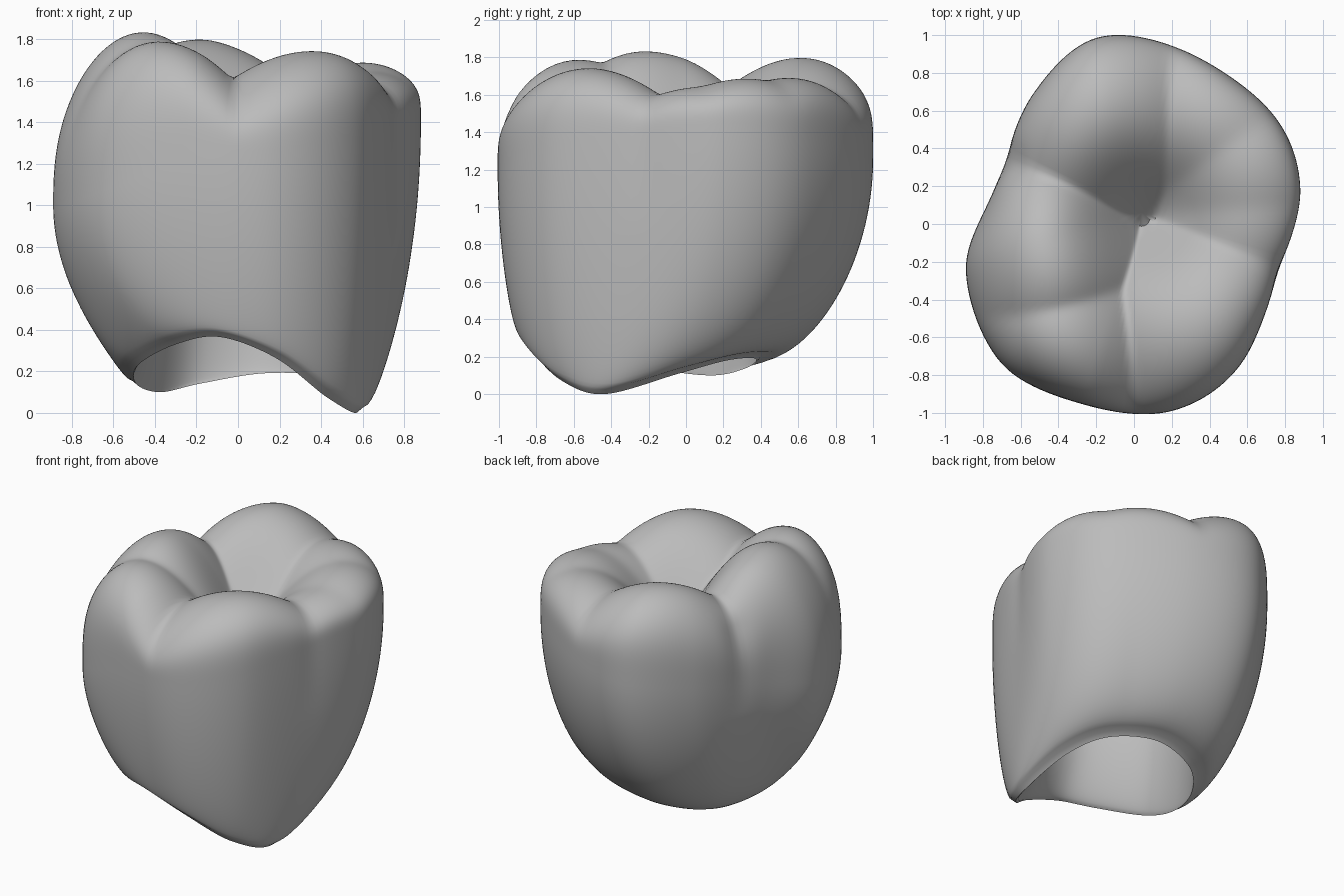
import bpy, bmesh, math
from mathutils import Vector

cube = bpy.data.objects.get("Cube")
if cube:
    bpy.data.objects.remove(cube, do_unlink=True)

SEGMENTS = 144
WALL_RINGS = 28
TOP_RINGS = 64
CENTRE = Vector((0.04, 0.06, 0))
MARGIN_CENTRE = Vector((0.0, -0.25, 0))
CAVITY_CENTRE = Vector((0.02, -0.1, 0))

# Paired guide points: open lower margin, then widest contour of the crown
GUIDES = [
    ((0.6, -0.44, 0.0), (0.77, -0.25, 1.35)),
    ((0.57, -0.03, 0.11), (0.88, 0.2, 1.4)),
    ((0.42, 0.24, 0.18), (0.72, 0.6, 1.35)),
    ((0.12, 0.4, 0.19), (0.26, 0.92, 1.3)),
    ((-0.2, 0.35, 0.14), (-0.2, 0.985, 1.25)),
    ((-0.4, 0.15, 0.1), (-0.54, 0.68, 1.2)),
    ((-0.52, -0.17, 0.14), (-0.735, 0.2, 1.1)),
    ((-0.51, -0.48, 0.23), (-0.89, -0.25, 1.0)),
    ((-0.32, -0.75, 0.33), (-0.7, -0.74, 1.05)),
    ((-0.09, -0.89, 0.365), (-0.25, -0.96, 1.2)),
    ((0.2, -0.87, 0.26), (0.2, -0.99, 1.2)),
    ((0.45, -0.69, 0.075), (0.56, -0.75, 1.25)),
]

# Chewing cusps: x, y, peak height, steepness
CUSPS = [(-0.64, -0.2, 1.95, 1.1), (-0.28, 0.65, 1.83, 0.75),
         (0.42, -0.58, 1.77, 0.75), (0.66, 0.35, 1.71, 0.75),
         (-0.58, -0.68, 1.9, 0.9), (0.46, 0.62, 1.72, 0.75),
         (0.68, 0.06, 1.66, 0.75)]

# Where the main grooves run over the side walls, and how deep
WALL_GROOVES = [(Vector((-0.67, 0.33)), 0.035), (Vector((0.76, -0.25)), 0.012)]


def closed_curve(points):
    """Smooth closed curve through the points, resampled evenly per span."""
    pts = [Vector(p) for p in points]
    n = len(pts)
    result = []
    for k in range(SEGMENTS):
        i, t = divmod(k * n / SEGMENTS, 1)
        a, b, c, d = (pts[(int(i) + j) % n] for j in (-1, 0, 1, 2))
        result.append(0.5 * (2 * b + (c - a) * t + (2 * a - 5 * b + 4 * c - d) * t**2
                             + (3 * b - a - 3 * c + d) * t**3))
    return result


def chewing_height(x, y):
    """Cusps blended with a sharp smooth maximum, leaving grooves between."""
    soft = 0.012
    total = sum(math.exp((peak - steep * ((x - cx)**2 + (y - cy)**2) - 1.5) / soft)
                for cx, cy, peak, steep in CUSPS)
    pit = 0.16 * math.exp(-((x - CENTRE.x)**2 + (y - CENTRE.y)**2) / 0.1)
    return 1.5 + soft * math.log(total) - pit


def dent(p):
    """Press the side grooves into the upper wall."""
    fade = min(max((p.z - 0.9) / 0.6, 0), 1)
    for place, depth in WALL_GROOVES:
        amount = depth * fade * math.exp(-(p.xy - place).length_squared / 0.01)
        inward = (CENTRE.xy - p.xy).normalized() * amount
        p = p + Vector((inward.x, inward.y, 0))
    return p


def wall_ring(lower, upper, t):
    """Ring at height fraction t of a rounded wall, fuller on the left and back."""
    ring = []
    for a, b in zip(lower, upper):
        full = 0.55 + 0.3 * min(max(b.x / 0.8, b.y, 0), 1)
        f = (1 - full) * math.sin(t * math.pi / 2) + full * math.sqrt(1 - (1 - t)**2)
        p = a.lerp(b, f)
        p.z = a.z + (b.z - a.z) * t
        ring.append(p)
    return ring


def top_ring(upper, s, centre, height):
    """Ring closing over the top, at fraction s; softer shoulder on the right."""
    ring = []
    for b in upper:
        power = 4.5 + 3 * min(b.x + 0.25, 0)
        rise = (1 - s**power)**(1 / power)
        p = centre.lerp(b, s)
        p.z = b.z + (height(p.x, p.y) - b.z) * rise
        ring.append(p)
    return ring


def inset(ring, amount):
    """Pull a closed ring inwards along its horizontal normals."""
    result = []
    for i, p in enumerate(ring):
        along = ring[(i + 1) % len(ring)] - ring[i - 1]
        result.append(p + Vector((-along.y, along.x, 0)).normalized() * amount)
    return result


margin = closed_curve([g[0] for g in GUIDES])
contour = closed_curve([g[1] for g in GUIDES])
steps = [(i / WALL_RINGS)**1.4 for i in range(WALL_RINGS + 1)]
closing = [1 - (i / TOP_RINGS)**2.2 for i in range(1, TOP_RINGS)]

# Outer surface: wall above a chamfered margin, then cusped top
chamfer = [p + Vector((0, 0, 0.025)) for p in margin]
outer = [wall_ring(chamfer, contour, t) for t in steps]
outer += [top_ring(contour, s, CENTRE, chewing_height) for s in closing]
outer = [[dent(p) for p in ring] for ring in outer]

# Inner cavity: shoulder at the margin, tapering walls and a domed roof
inner_margin = inset(margin, 0.03)
cavity = [CAVITY_CENTRE + (p - MARGIN_CENTRE) * 0.88 for p in inner_margin]
for p in cavity:
    p.z = 0.9
inner = [wall_ring(inner_margin, cavity, t) for t in steps]
inner += [top_ring(cavity, s, CAVITY_CENTRE, lambda x, y: 1.15) for s in closing[::4]]

# Skin all rings from the cavity roof, round the margin, to the top
bm = bmesh.new()
rings = [[bm.verts.new(p) for p in ring] for ring in inner[::-1] + outer]
for a, b in zip(rings, rings[1:]):
    for i in range(SEGMENTS):
        j = (i + 1) % SEGMENTS
        bm.faces.new((a[i], a[j], b[j], b[i]))
roof = bm.verts.new((CAVITY_CENTRE.x, CAVITY_CENTRE.y, 1.15))
pit = bm.verts.new((CENTRE.x, CENTRE.y, chewing_height(CENTRE.x, CENTRE.y)))
for i in range(SEGMENTS):
    j = (i + 1) % SEGMENTS
    bm.faces.new((rings[0][j], rings[0][i], roof))
    bm.faces.new((rings[-1][i], rings[-1][j], pit))
bmesh.ops.recalc_face_normals(bm, faces=bm.faces)
mesh = bpy.data.meshes.new("molar_crown")
bm.to_mesh(mesh)
bm.free()
crown = bpy.data.objects.new("molar_crown", mesh)
bpy.context.collection.objects.link(crown)

# Single neutral grey
grey = bpy.data.materials.new("neutral_grey")
grey.use_nodes = True
colour = (0.5, 0.5, 0.5, 1)
grey.diffuse_color = colour
grey.node_tree.nodes["Principled BSDF"].inputs["Base Color"].default_value = colour
mesh.materials.append(grey)

bpy.ops.object.select_all(action="DESELECT")
crown.select_set(True)
bpy.context.view_layer.objects.active = crown
bpy.ops.object.shade_smooth_by_angle(angle=math.radians(50))
